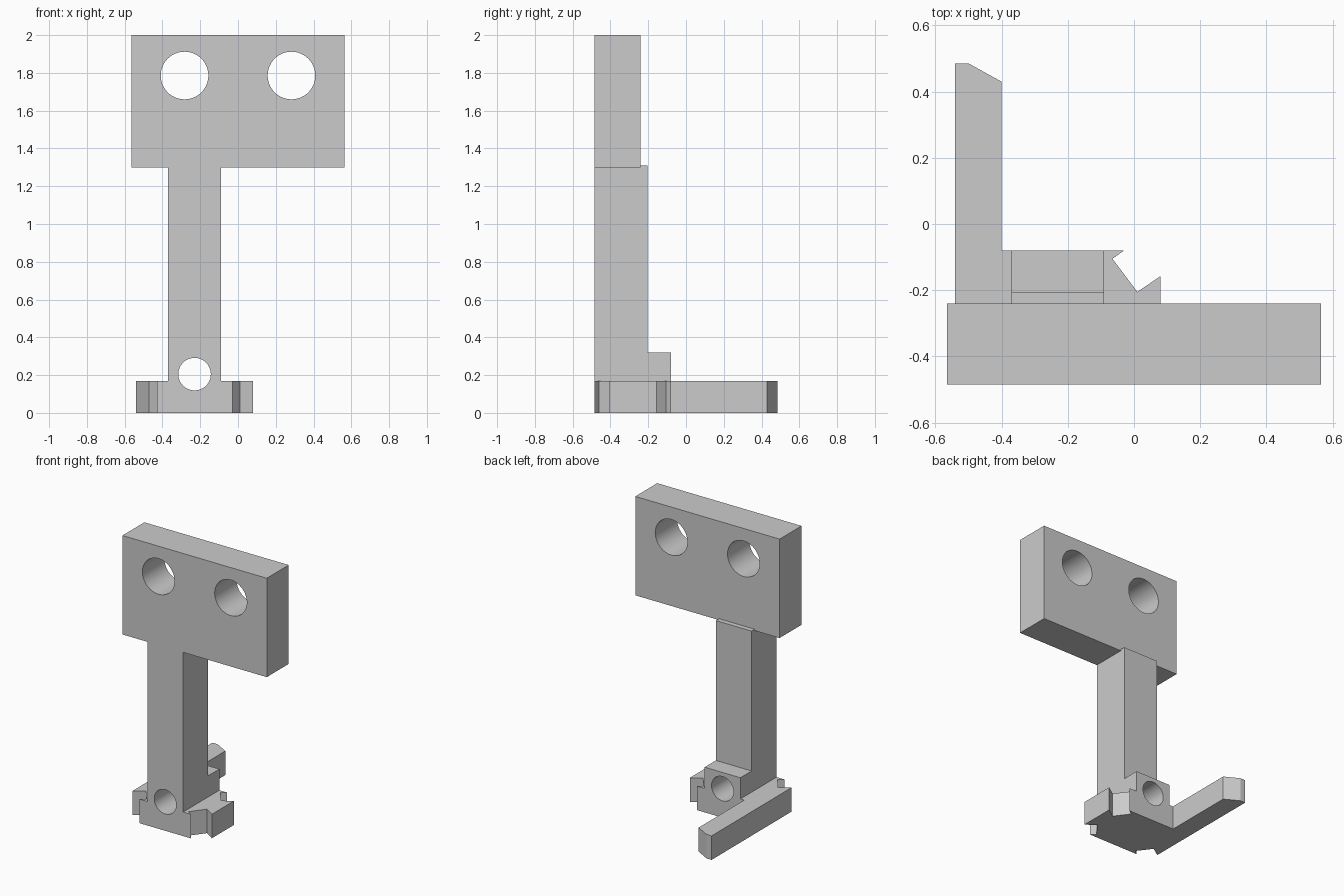
import bpy
import bmesh
from math import radians
from mathutils import Matrix, Vector

if "Cube" in bpy.data.objects:
    bpy.data.objects.remove(bpy.data.objects["Cube"], do_unlink=True)

grey = bpy.data.materials.new("plain grey")
grey.use_nodes = True
grey.diffuse_color = (0.6, 0.6, 0.6, 1)
grey.node_tree.nodes["Principled BSDF"].inputs["Base Color"].default_value = (0.6, 0.6, 0.6, 1)


def add_object(name, bm):
    bmesh.ops.recalc_face_normals(bm, faces=bm.faces)
    mesh = bpy.data.meshes.new(name)
    bm.to_mesh(mesh)
    bm.free()
    mesh.materials.append(grey)
    obj = bpy.data.objects.new(name, mesh)
    bpy.context.collection.objects.link(obj)
    return obj


def prism(name, points, depth):
    """Closed 3D outline swept along the depth vector."""
    bm = bmesh.new()
    face = bm.faces.new([bm.verts.new(p) for p in points])
    swept = bmesh.ops.extrude_face_region(bm, geom=[face], use_keep_orig=True)["geom"]
    moved = [g for g in swept if isinstance(g, bmesh.types.BMVert)]
    bmesh.ops.translate(bm, verts=moved, vec=Vector(depth))
    return add_object(name, bm)


def hole_cutter(name, x, z, radius):
    """Round cutter running front to back."""
    bm = bmesh.new()
    place = Matrix.Translation((x, -0.28, z)) @ Matrix.Rotation(radians(90), 4, "X")
    bmesh.ops.create_cone(bm, cap_ends=True, segments=64, radius1=radius,
                          radius2=radius, depth=1, matrix=place)
    obj = add_object(name, bm)
    obj.hide_render = True
    return obj


def combine(target, other, operation):
    mod = target.modifiers.new(operation.lower(), "BOOLEAN")
    mod.operation = operation
    mod.solver = "EXACT"
    mod.object = other
    bpy.context.view_layer.update()
    graph = bpy.context.evaluated_depsgraph_get()
    mesh = bpy.data.meshes.new_from_object(target.evaluated_get(graph))
    target.modifiers.clear()
    target.data = mesh
    bpy.data.objects.remove(other, do_unlink=True)


# Foot: notched corners mirrored about its centre, with a long arm at the back
CX, CY = -0.23, -0.2825
FRONT, BACK = CY - 0.2025, CY + 0.2025
notch = [(0.31, 0.125), (0.24, 0.0775), (0.165, 0.1775), (0.20, 0.2025)]
back_left = [(CX + x, CY + y) for x, y in notch]
front_left = [(CX + x, CY - y) for x, y in reversed(notch)]
front_right = [(CX - x, CY - y) for x, y in notch]
arm = [(-0.40, BACK), (-0.40, 0.43), (-0.50, 0.485), (CX - 0.31, 0.485)]
outline = back_left + arm + front_right[:1] + front_right[1:] + front_left
bracket = prism("bracket", [(x, y, 0) for x, y in outline], (0, 0, 0.17))

# Column with a raised block at its back
side = [(FRONT, 0), (BACK, 0), (BACK, 0.32), (-0.205, 0.32), (-0.205, 1.31), (FRONT, 1.31)]
column = prism("column", [(-0.37, y, z) for y, z in side], (0.28, 0, 0))

# Mounting plate
corners = [(-0.565, 1.3), (0.565, 1.3), (0.565, 2), (-0.565, 2)]
plate = prism("mounting_plate", [(x, FRONT, z) for x, z in corners], (0, 0.245, 0))

combine(bracket, column, "UNION")
combine(bracket, plate, "UNION")

# Bolt holes
for x, z, radius in [(-0.283, 1.786, 0.126), (0.283, 1.786, 0.126), (CX, 0.205, 0.086)]:
    combine(bracket, hole_cutter("hole_cutter", x, z, radius), "DIFFERENCE")

bpy.ops.object.select_all(action="DESELECT")
bracket.select_set(True)
bpy.context.view_layer.objects.active = bracket
bpy.ops.object.shade_smooth_by_angle(angle=radians(20))
